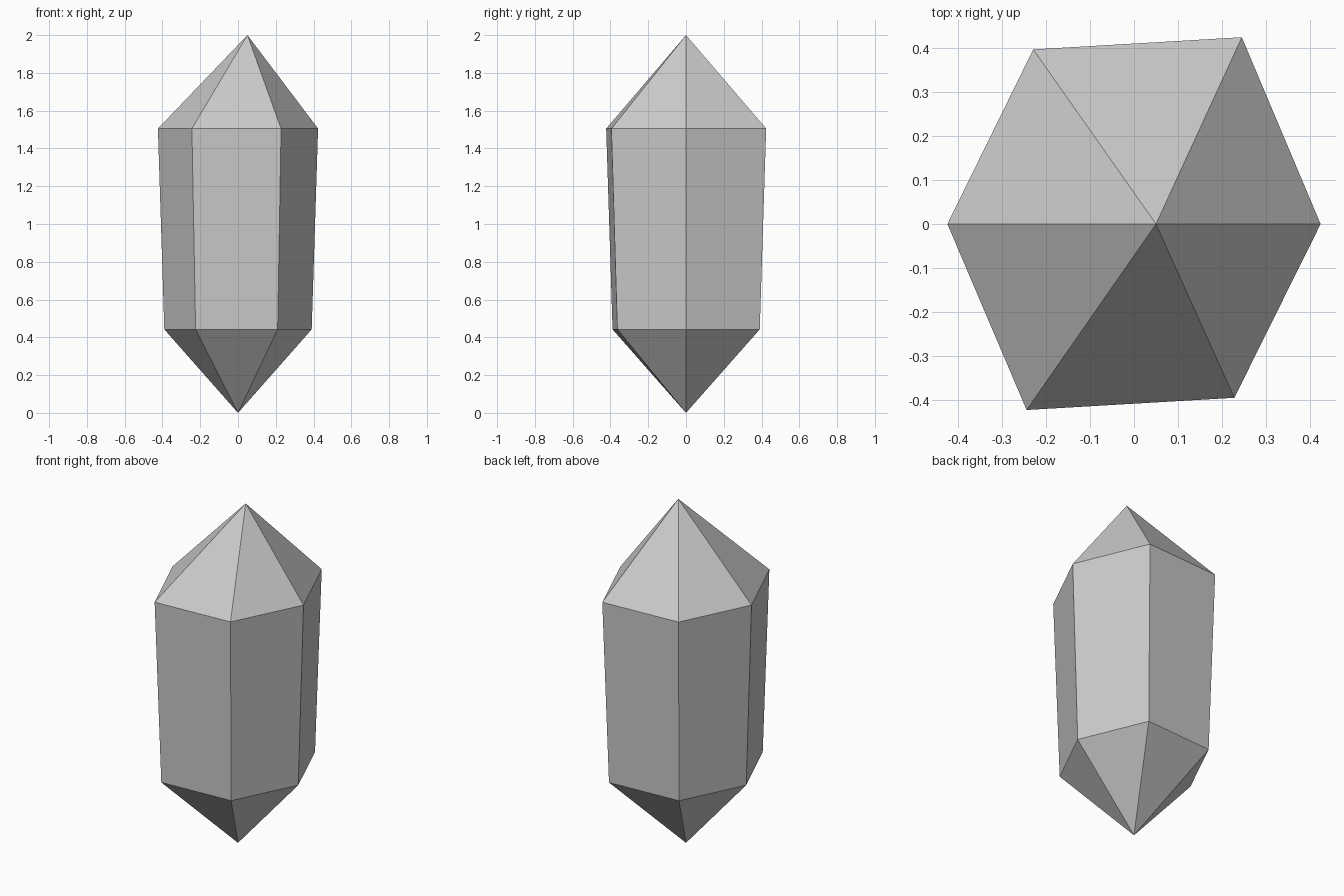
import bpy
import bmesh
from math import cos, sin, pi

cube = bpy.data.objects.get("Cube")
if cube:
    bpy.data.objects.remove(cube, do_unlink=True)

# Plain grey stone
GREY = (0.6, 0.6, 0.6, 1.0)
stone = bpy.data.materials.new("grey_stone")
stone.use_nodes = True
stone.diffuse_color = GREY
stone.node_tree.nodes["Principled BSDF"].inputs["Base Color"].default_value = GREY

# Slightly irregular six-sided outline, as corner radii
RADII = (0.424, 0.49, 0.458, 0.424, 0.488, 0.456)
SIDES = len(RADII)


def add_ring(bm, scale, z):
    return [bm.verts.new((r * scale * cos(2 * pi * i / SIDES),
                          r * scale * sin(2 * pi * i / SIDES), z))
            for i, r in enumerate(RADII)]


bm = bmesh.new()
bottom_tip = bm.verts.new((0, 0, 0))
lower = add_ring(bm, 0.92, 0.442)
upper = add_ring(bm, 1.0, 1.505)
top_tip = bm.verts.new((0.05, 0, 2))

# Lower point, tapered shaft and off-centre upper point
for i in range(SIDES):
    j = (i + 1) % SIDES
    bm.faces.new((bottom_tip, lower[j], lower[i]))
    bm.faces.new((lower[i], lower[j], upper[j], upper[i]))
    bm.faces.new((upper[i], upper[j], top_tip))
bmesh.ops.recalc_face_normals(bm, faces=bm.faces)

mesh = bpy.data.meshes.new("crystal")
bm.to_mesh(mesh)
bm.free()
mesh.materials.append(stone)
crystal = bpy.data.objects.new("crystal", mesh)
bpy.context.collection.objects.link(crystal)
